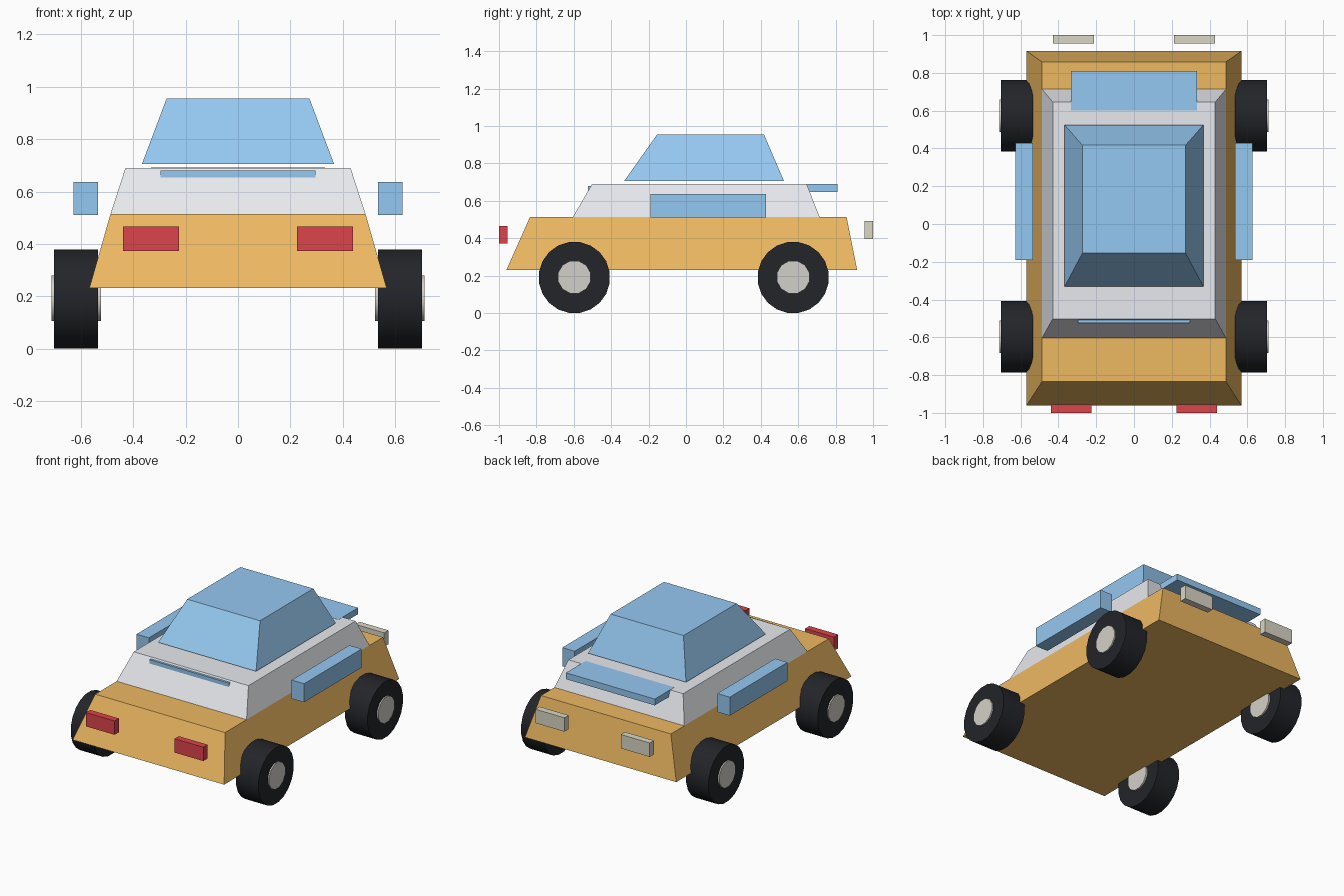
import bpy, bmesh, math
from mathutils import Matrix

if "Cube" in bpy.data.objects:
    bpy.data.objects.remove(bpy.data.objects["Cube"])


def material(name, rgb):
    m = bpy.data.materials.new(name)
    m.diffuse_color = (*rgb, 1)
    m.use_nodes = True
    m.node_tree.nodes["Principled BSDF"].inputs["Base Color"].default_value = m.diffuse_color
    return m


ORANGE = material("orange paint", (0.85, 0.48, 0.12))
WHITE = material("pale paint", (0.80, 0.82, 0.86))
BLUE = material("blue glass", (0.30, 0.58, 0.88))
RED = material("red light", (0.72, 0.06, 0.07))
CREAM = material("cream light", (0.70, 0.68, 0.56))
BLACK = material("rubber", (0.016, 0.018, 0.022))
HUB = material("hub metal", (0.65, 0.63, 0.58))


def finish(name, bm, mat):
    bmesh.ops.recalc_face_normals(bm, faces=bm.faces)
    me = bpy.data.meshes.new(name)
    bm.to_mesh(me)
    bm.free()
    me.materials.append(mat)
    ob = bpy.data.objects.new(name, me)
    bpy.context.collection.objects.link(ob)
    return ob


def frustum(name, bottom, top, mat):
    """Tapered block; each end is (half width, y front, y back, z)."""
    bm = bmesh.new()
    rings = []
    for w, y0, y1, z in (bottom, top):
        rings.append([bm.verts.new(p) for p in
                      ((-w, y0, z), (w, y0, z), (w, y1, z), (-w, y1, z))])
    a, b = rings
    bm.faces.new(a)
    bm.faces.new(b)
    for i in range(4):
        j = (i + 1) % 4
        bm.faces.new((a[i], a[j], b[j], b[i]))
    return finish(name, bm, mat)


def box(name, x, y, z, mat):
    bm = bmesh.new()
    bmesh.ops.create_cube(bm, size=1)
    for v in bm.verts:
        v.co = [(r[0] + r[1]) / 2 + c * (r[1] - r[0]) for c, r in zip(v.co, (x, y, z))]
    return finish(name, bm, mat)


def disc(name, x0, x1, y, z, radius, sides, mat):
    """Cylinder along x with a flat at the bottom."""
    bm = bmesh.new()
    bmesh.ops.create_cone(bm, cap_ends=True, segments=sides, radius1=radius,
                          radius2=radius, depth=abs(x1 - x0))
    m = (Matrix.Translation(((x0 + x1) / 2, y, z))
         @ Matrix.Rotation(math.pi / sides, 4, 'X') @ Matrix.Rotation(math.pi / 2, 4, 'Y'))
    bmesh.ops.transform(bm, matrix=m, verts=bm.verts)
    ob = finish(name, bm, mat)
    bpy.ops.object.select_all(action='DESELECT')
    ob.select_set(True)
    bpy.context.view_layer.objects.active = ob
    bpy.ops.object.shade_smooth_by_angle(angle=math.radians(40))
    return ob


# Stacked body blocks
frustum("lower_body", (0.568, -0.96, 0.915, 0.231), (0.487, -0.834, 0.858, 0.514), ORANGE)
frustum("upper_body", (0.487, -0.604, 0.714, 0.514), (0.43, -0.502, 0.645, 0.69), WHITE)
frustum("cabin", (0.367, -0.331, 0.524, 0.705), (0.273, -0.154, 0.417, 0.955), BLUE)

# Front and rear glass strips
box("front_window", (-0.297, 0.297), (-0.523, -0.48), (0.64, 0.68), BLUE)
box("rear_window", (-0.333, 0.333), (0.60, 0.81), (0.648, 0.691), BLUE)

# Mirrored parts
for s, side in ((-1, "left"), (1, "right")):
    def span(a, b):
        return sorted((s * a, s * b))
    box(side + "_side_window", span(0.535, 0.628), (-0.19, 0.428), (0.511, 0.637), BLUE)
    box(side + "_red_light", span(0.225, 0.44), (-1.0, -0.955), (0.372, 0.466), RED)
    box(side + "_cream_light", span(0.211, 0.428), (0.955, 1.0), (0.397, 0.491), CREAM)
    for y, end in ((-0.597, "front"), (0.573, "rear")):
        disc(f"{end}_{side}_tyre", s * 0.535, s * 0.703, y, 0.19, 0.1915, 20, BLACK)
        disc(f"{end}_{side}_hub", s * 0.524, s * 0.712, y, 0.192, 0.09, 12, HUB)
